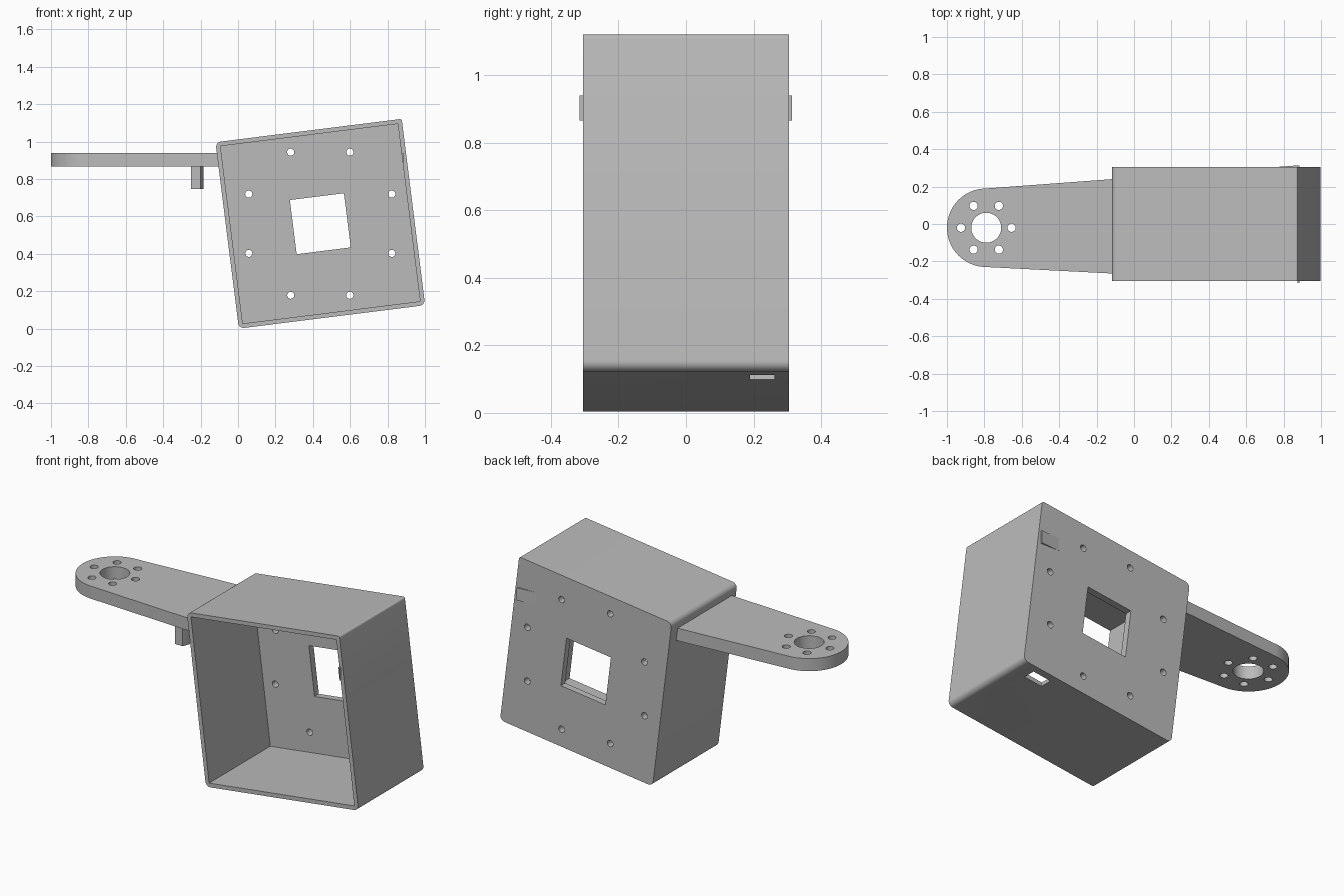
import bpy, bmesh
from math import cos, sin, pi, radians

cube = bpy.data.objects.get("Cube")
if cube:
    bpy.data.objects.remove(cube, do_unlink=True)

grey = bpy.data.materials.new("plain grey")
grey.use_nodes = True
grey.diffuse_color = (0.5, 0.5, 0.5, 1)
grey.node_tree.nodes["Principled BSDF"].inputs["Base Color"].default_value = (0.5, 0.5, 0.5, 1)

TILT = radians(7.15)
CX, CZ = 0.44, 0.561      # middle of the housing
HALF, WALL = 0.502, 0.024
DEPTH, BACK = 0.305, 0.265


def prism(name, outline, lo, hi, axis="y"):
    """Extrude a flat outline along y or z."""
    bm = bmesh.new()
    place = (lambda a, b, h: (a, h, b)) if axis == "y" else (lambda a, b, h: (a, b, h))
    rings = [[bm.verts.new(place(a, b, h)) for a, b in outline] for h in (lo, hi)]
    n = len(outline)
    bm.faces.new(rings[0])
    bm.faces.new(rings[1])
    for i in range(n):
        j = (i + 1) % n
        bm.faces.new((rings[0][i], rings[0][j], rings[1][j], rings[1][i]))
    bmesh.ops.recalc_face_normals(bm, faces=bm.faces)
    mesh = bpy.data.meshes.new(name)
    bm.to_mesh(mesh)
    bm.free()
    mesh.materials.append(grey)
    obj = bpy.data.objects.new(name, mesh)
    bpy.context.collection.objects.link(obj)
    return obj


def circle(x, y, r, n=32, start=0.0, sweep=2 * pi):
    return [(x + r * cos(start + sweep * i / n), y + r * sin(start + sweep * i / n)) for i in range(n)]


def tilted(points):
    """Turn outline points with the housing and move them to its middle."""
    c, s = cos(TILT), sin(TILT)
    return [(CX + a * c - b * s, CZ + a * s + b * c) for a, b in points]


def rect(a0, b0, a1, b1):
    return [(a0, b0), (a1, b0), (a1, b1), (a0, b1)]


def rounded_square(h, radii, steps=8):
    pts = []
    for k, (sx, sy) in enumerate([(1, 1), (-1, 1), (-1, -1), (1, -1)]):
        r = radii[k]
        for i in range(steps + 1):
            t = pi / 2 * (k + i / steps)
            pts.append((sx * (h - r) + r * cos(t), sy * (h - r) + r * sin(t)))
    return pts


def cut(obj, cutters):
    bpy.context.view_layer.objects.active = obj
    for c in cutters:
        mod = obj.modifiers.new("cut", "BOOLEAN")
        mod.operation, mod.solver, mod.object = "DIFFERENCE", "EXACT", c
        bpy.ops.object.modifier_apply(modifier=mod.name)


def smooth(obj):
    bpy.ops.object.select_all(action="DESELECT")
    obj.select_set(True)
    bpy.context.view_layer.objects.active = obj
    bpy.ops.object.shade_smooth_by_angle(angle=radians(30))


# Housing: tilted square box, open at the front
housing = prism("housing", tilted(rounded_square(HALF, (0.012, 0.03, 0.03, 0.03))), -DEPTH, DEPTH)
inner = HALF - WALL
cavity = prism("cavity_cutter", tilted(rect(-inner, -inner, inner, inner)), -1, BACK)
window = prism("window_cutter", tilted(rect(-0.146, -0.146, 0.146, 0.146)), 0, 1)
screws = [prism("screw_cutter", circle(CX + 0.414 * cos(t), CZ + 0.414 * sin(t), 0.019, 24), 0, 1)
          for t in [pi / 4 * (k + 0.5) for k in range(8)]]
# Cable slot in the floor, near the back right corner
slot = prism("slot_cutter", tilted(rect(0.285, -0.6, 0.4, -0.4)), 0.19, 0.262)
cut(housing, [cavity, window, slot] + screws)

# Arm: rounded end, widening until it ends inside the far wall
EX, EY = -0.79, -0.02
outline = circle(EX, EY, 0.21, 40, pi / 2, pi) + [(EX, EY - 0.21), (0.885, -0.316), (0.885, 0.314)]
arm = prism("arm", outline, 0.866, 0.94, "z")
bore = prism("bore_cutter", circle(EX, EY, 0.08, 48), 0.5, 1.2, "z")
bolts = [prism("bolt_cutter", circle(EX + 0.135 * cos(t), EY + 0.135 * sin(t), 0.022, 24), 0.5, 1.2, "z")
         for t in [pi / 3 * k for k in range(6)]]
cut(arm, [cavity, bore] + bolts + screws)

# Small stop under the arm
stop = prism("arm_stop", [(-0.25, -0.23), (-0.2, -0.23), (-0.185, -0.19), (-0.185, -0.1), (-0.25, -0.1)],
             0.746, 0.87, "z")

for c in [cavity, window, slot, bore] + screws + bolts:
    bpy.data.objects.remove(c, do_unlink=True)
for obj in (housing, arm, stop):
    smooth(obj)
